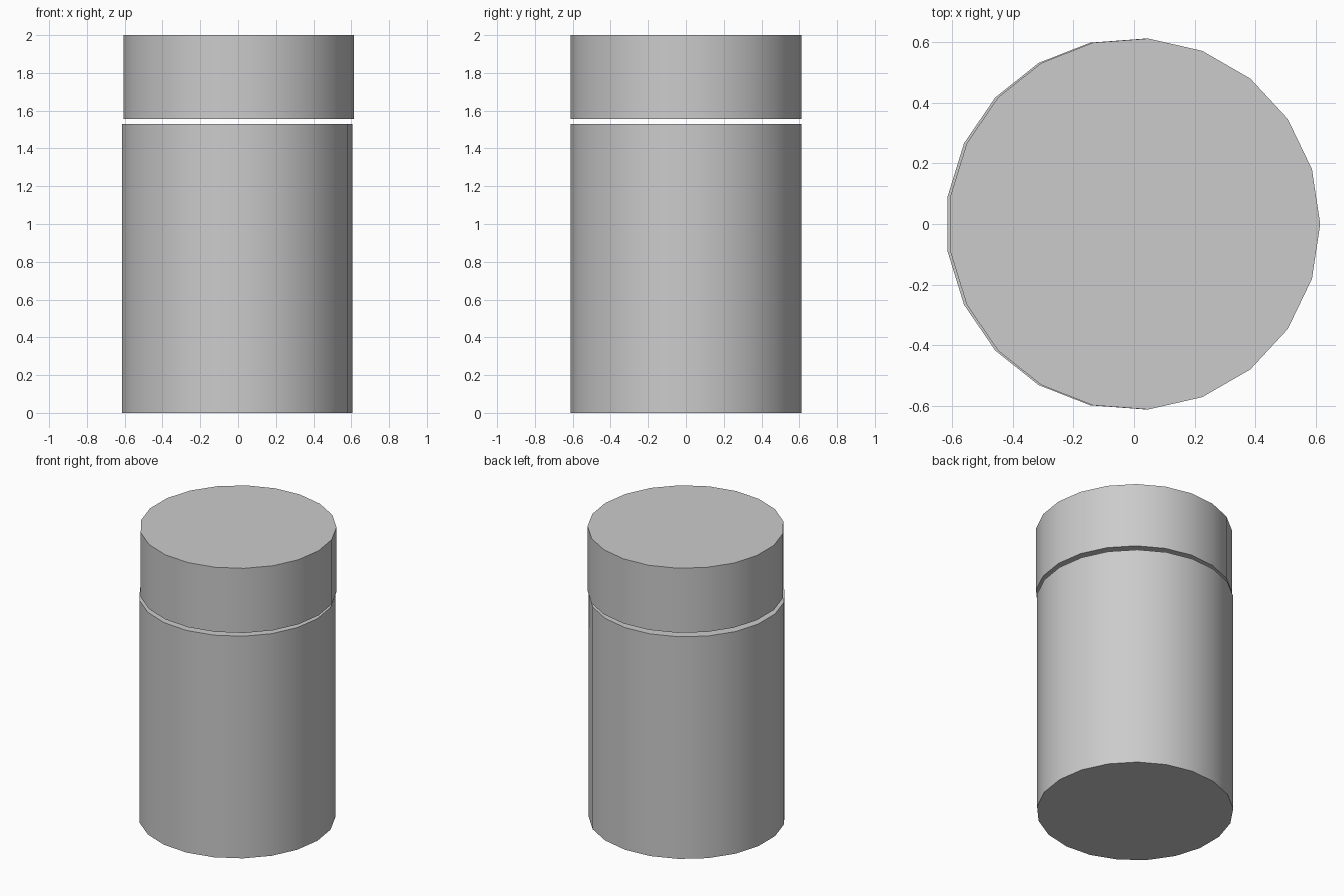
import bpy
import math

if "Cube" in bpy.data.objects:
    bpy.data.objects.remove(bpy.data.objects["Cube"])

SIDES = 21
RADIUS = 0.614


def drum(name, x, z0, z1):
    """Capped 21-sided cylinder with a corner pointing along +x."""
    bpy.ops.mesh.primitive_cylinder_add(
        vertices=SIDES, radius=RADIUS, depth=z1 - z0, end_fill_type='NGON',
        location=(x, 0, (z0 + z1) / 2), rotation=(0, 0, -math.pi / 2))
    obj = bpy.context.object
    # the primitive starts at +y, the -90 degree turn brings it to +x
    bpy.ops.object.transform_apply(location=False, rotation=True, scale=False)
    bpy.ops.object.shade_smooth_by_angle(angle=math.radians(30))
    obj.name = name
    return obj


# Container body, and the lid floating just above it with a slight offset
drum("body", -0.008, 0.0, 1.53)
drum("lid", 0.001, 1.555, 2.0)
